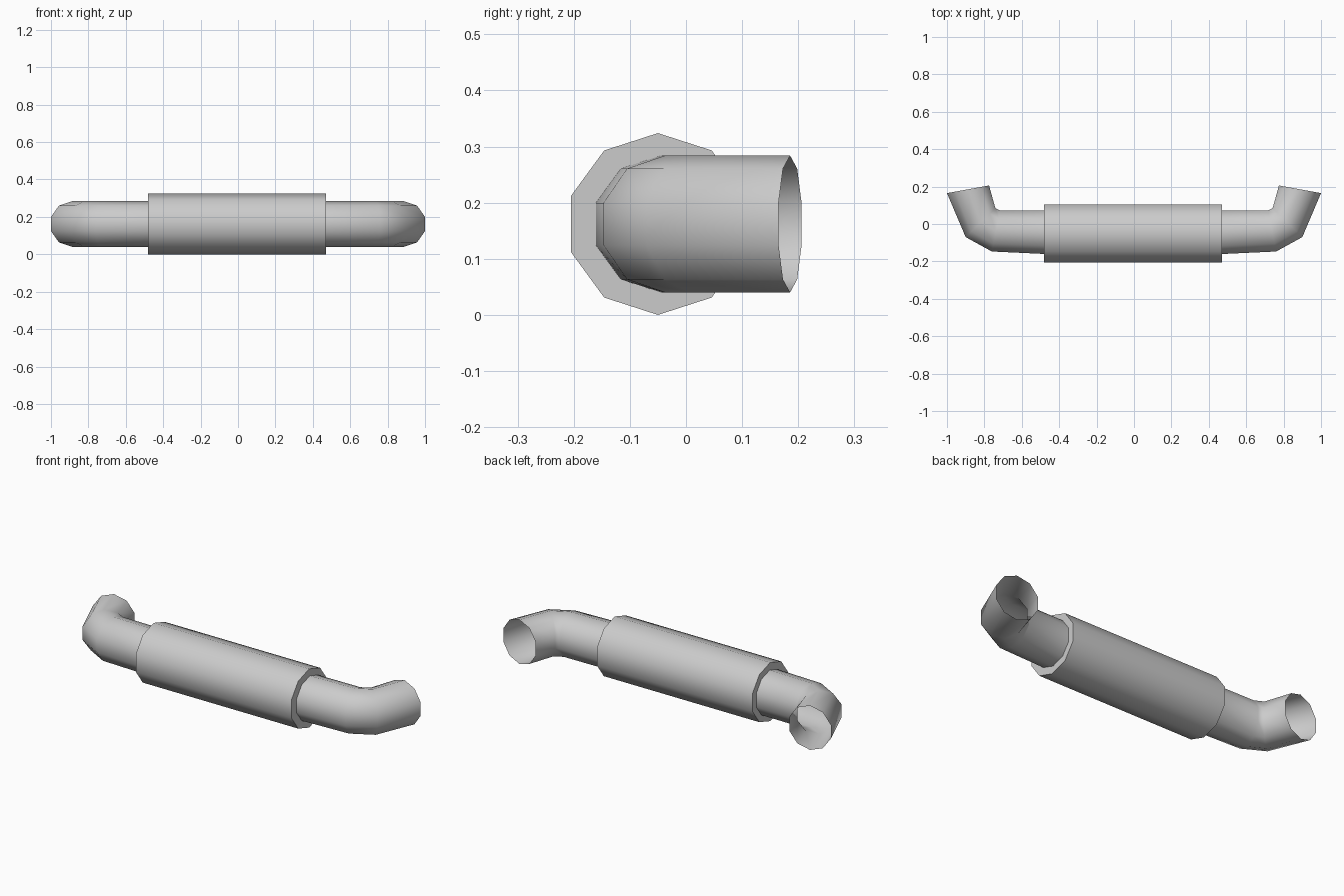
import bpy, bmesh, math
from mathutils import Vector

if "Cube" in bpy.data.objects:
    bpy.data.objects.remove(bpy.data.objects["Cube"])

SIDES = 10
Z = 0.162


def make_tube(name, rings, capped=False):
    """Skin a tube through rings given as (outer xy, inner xy, vertical radius)."""
    bm = bmesh.new()
    loops = []
    c18 = math.cos(math.radians(18))
    for outer, inner, rz in rings:
        o, i = Vector((*outer, Z)), Vector((*inner, Z))
        mid, side = (o + i) / 2, (o - i) / 2 / c18
        loop = []
        for k in range(SIDES):
            a = 2 * math.pi * k / SIDES
            p = mid + side * math.sin(a)
            p.z += rz * math.cos(a)
            loop.append(bm.verts.new(p))
        loops.append(loop)
    for a, b in zip(loops, loops[1:]):
        for k in range(SIDES):
            n = (k + 1) % SIDES
            bm.faces.new((a[k], a[n], b[n], b[k]))
    if capped:
        bm.faces.new(loops[0])
        bm.faces.new(loops[-1])
        bmesh.ops.recalc_face_normals(bm, faces=bm.faces)
    mesh = bpy.data.meshes.new(name)
    bm.to_mesh(mesh)
    bm.free()
    ob = bpy.data.objects.new(name, mesh)
    bpy.context.collection.objects.link(ob)
    bpy.ops.object.select_all(action='DESELECT')
    ob.select_set(True)
    bpy.context.view_layer.objects.active = ob
    bpy.ops.object.shade_smooth_by_angle(angle=math.radians(60))
    return ob


# Bent open-ended pipe: right half rings, mirrored to the left
right = [((0.46, -0.161), (0.46, 0.072), 0.122),
         ((0.76, -0.147), (0.716, 0.072), 0.122),
         ((0.90, -0.07), (0.741, 0.084), 0.122),
         ((1.00, 0.165), (0.775, 0.206), 0.122)]
left = [((-o[0], o[1]), (-i[0], i[1]), r) for o, i, r in reversed(right)]
make_tube("handle_pipe", left + right)

# Thicker grip sleeve around the straight section
make_tube("grip_sleeve", [((x, -0.205), (x, 0.105), 0.162) for x in (-0.48, 0.47)],
          capped=True)
